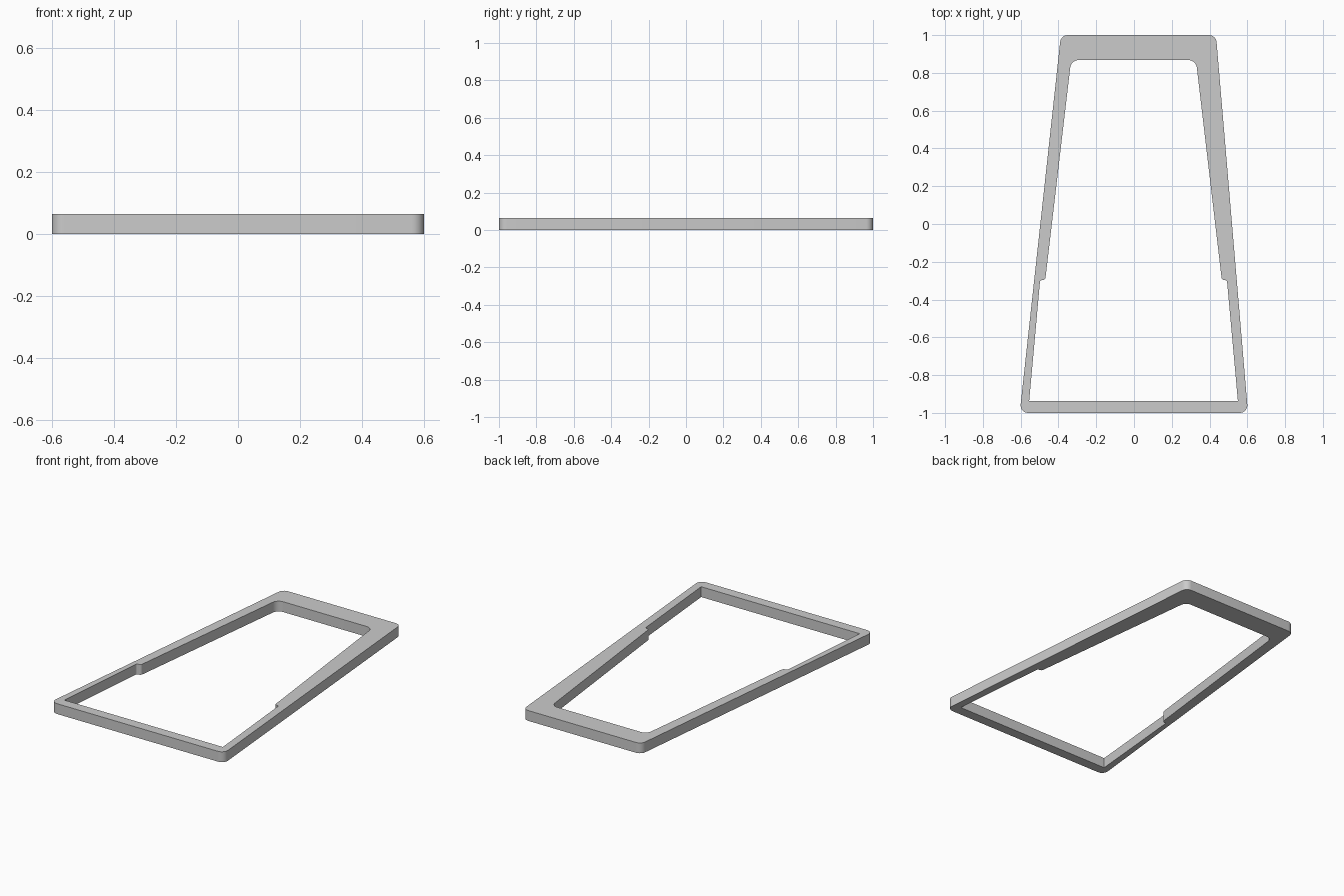
import bpy, bmesh, math
from mathutils import Vector

if "Cube" in bpy.data.objects:
    bpy.data.objects.remove(bpy.data.objects["Cube"])

HEIGHT = 0.065


def fillet(corners, steps=8):
    """Turn (x, y, radius) corners into a closed outline with rounded corners."""
    out = []
    n = len(corners)
    for i, (x, y, r) in enumerate(corners):
        p = Vector((x, y))
        if r == 0:
            out.append(p)
            continue
        a = (Vector(corners[i - 1][:2]) - p).normalized()
        b = (Vector(corners[(i + 1) % n][:2]) - p).normalized()
        half = a.angle(b) / 2
        centre = p + (a + b).normalized() * (r / math.sin(half))
        start = p + a * (r / math.tan(half)) - centre
        end = p + b * (r / math.tan(half)) - centre
        sweep = start.angle(end)
        for k in range(steps + 1):
            t = k / steps
            out.append(centre + (start * math.sin((1 - t) * sweep)
                                 + end * math.sin(t * sweep)) / math.sin(sweep))
    return out


# Outer tapered outline, slightly skewed to one side
outer = [(-0.605, -1, 0.04), (0.6035, -1, 0.04), (0.434, 1, 0.04), (-0.387, 1, 0.04)]

# Opening with a small step in each leg, sharp at the front, rounded at the back
inner = [(-0.555, -0.936, 0), (0.55, -0.936, 0),
         (0.492, -0.297, 0.012), (0.465, -0.297, 0.016),
         (0.328, 0.868, 0.045), (-0.333, 0.868, 0.045),
         (-0.47, -0.297, 0.016), (-0.497, -0.297, 0.012)]

# Flat ring extruded upward
bm = bmesh.new()
edges = []
for outline in (outer, inner):
    verts = [bm.verts.new((p.x, p.y, 0)) for p in fillet(outline)]
    edges += [bm.edges.new((verts[i - 1], verts[i])) for i in range(len(verts))]
bmesh.ops.triangle_fill(bm, edges=edges, use_beauty=True, use_dissolve=False)
top = bmesh.ops.extrude_face_region(bm, geom=bm.faces[:], use_keep_orig=True)
bmesh.ops.translate(bm, vec=(0, 0, HEIGHT),
                    verts=[g for g in top["geom"] if isinstance(g, bmesh.types.BMVert)])
bmesh.ops.recalc_face_normals(bm, faces=bm.faces[:])
mesh = bpy.data.meshes.new("tapered_frame")
bm.to_mesh(mesh)
bm.free()
frame = bpy.data.objects.new("tapered_frame", mesh)
bpy.context.collection.objects.link(frame)

# Smooth rounded corners, crisp rims
bpy.context.view_layer.objects.active = frame
frame.select_set(True)
bpy.ops.object.shade_smooth_by_angle(angle=math.radians(30))
